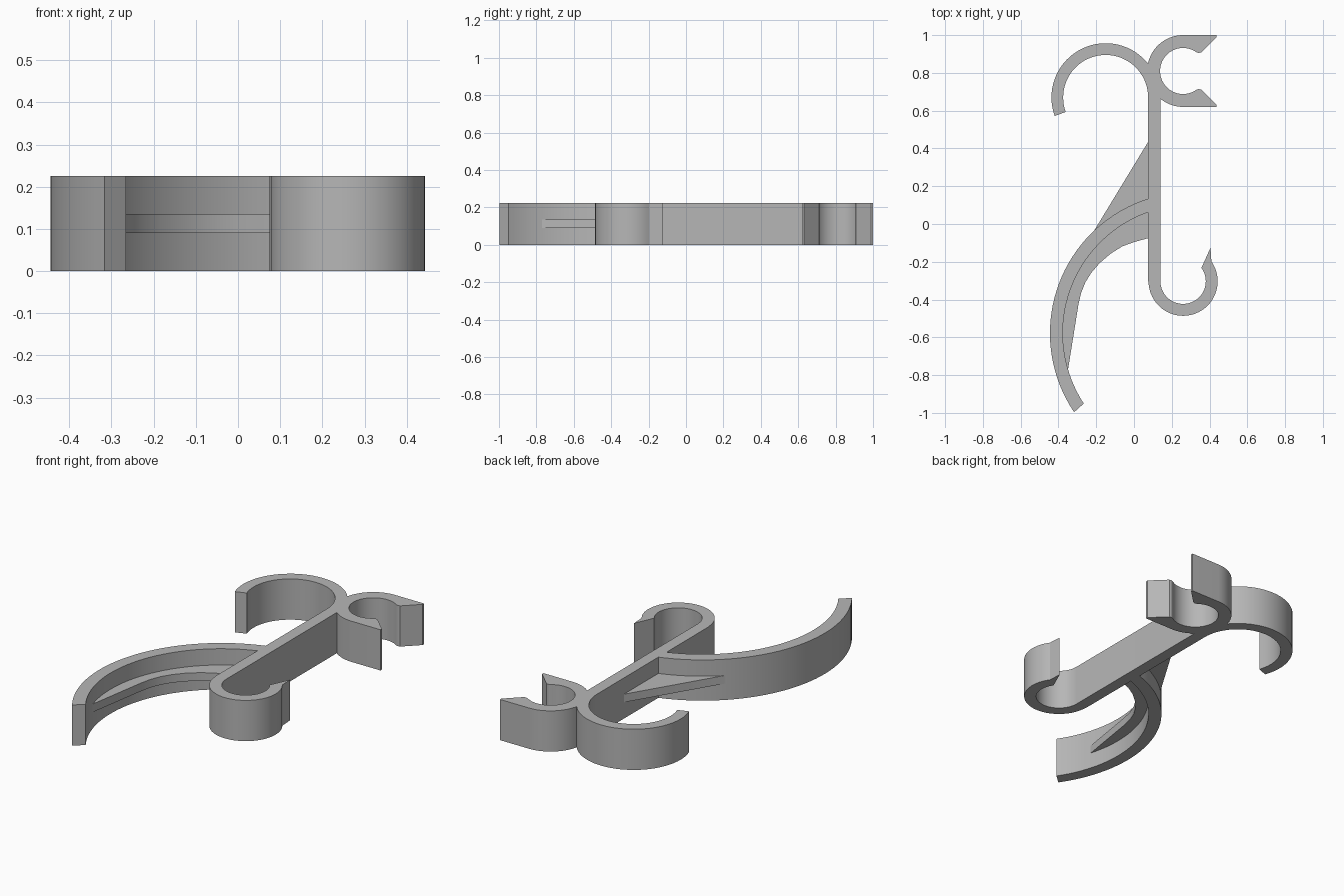
import bpy, bmesh, math

if "Cube" in bpy.data.objects:
    bpy.data.objects.remove(bpy.data.objects["Cube"])

HEIGHT = 0.225
SPINE_L, SPINE_R = 0.075, 0.14

grey = bpy.data.materials.new("grey plastic")
grey.diffuse_color = (0.47, 0.47, 0.47, 1)
grey.use_nodes = True
grey.node_tree.nodes["Principled BSDF"].inputs["Base Color"].default_value = grey.diffuse_color


def arc(centre, radius, a0, a1, step=5):
    """Points along a circular arc, angles in degrees."""
    n = max(2, round(abs(a1 - a0) / step))
    angles = [math.radians(a0 + (a1 - a0) * i / n) for i in range(n + 1)]
    return [(centre[0] + radius * math.cos(a), centre[1] + radius * math.sin(a)) for a in angles]


def extrude_profile(name, points, z0, z1):
    """Flat profile pulled up from z0 to z1."""
    bm = bmesh.new()
    face = bm.faces.new([bm.verts.new((x, y, z0)) for x, y in points])
    top = bmesh.ops.extrude_face_region(bm, geom=[face])["geom"]
    bmesh.ops.translate(bm, vec=(0, 0, z1 - z0),
                        verts=[v for v in top if isinstance(v, bmesh.types.BMVert)])
    bmesh.ops.recalc_face_normals(bm, faces=bm.faces)
    mesh = bpy.data.meshes.new(name)
    bm.to_mesh(mesh)
    bm.free()
    mesh.materials.append(grey)
    obj = bpy.data.objects.new(name, mesh)
    bpy.context.collection.objects.link(obj)
    bpy.ops.object.select_all(action='DESELECT')
    obj.select_set(True)
    bpy.context.view_layer.objects.active = obj
    bpy.ops.object.shade_smooth_by_angle(angle=math.radians(20))
    return obj


big_hook = (-0.15, 0.67)
clip = (0.26, 0.81)
small_hook = (0.26, -0.303)
arm = (0.303, -0.578)

# Body outline: big hook, open clip, spine, small hook, curved arm
outline = []
outline += arc(big_hook, 0.225, 0, 200)
outline += arc(big_hook, 0.287, 200, 37)
outline += arc(clip, 0.19, 168, 90)
clip_tip = [(0.437, 1.0), (0.437, 0.988), (0.355, 0.908), (0.342, 0.906)]
outline += clip_tip
outline += arc(clip, 0.122, 55, 305)
outline += [(x, 2 * clip[1] - y) for x, y in reversed(clip_tip)]
outline += arc(clip, 0.19, 270, 231)
outline += arc(small_hook, 0.12, 180, 396)
outline += [(0.405, -0.125)]
outline += arc(small_hook, 0.183, 395, 182)
outline += [(SPINE_L, small_hook[1])]
outline += arc(arm, 0.68, 109.6, 213.2, 3)
outline += arc(arm, 0.748, 214, 107.75, 3)
extrude_profile("hook_body", outline, 0, HEIGHT)

# Thin stiffening webs at mid height, rooted inside the arm and spine
upper_web = [(0.1, 0.435), (SPINE_L, 0.435)] + arc(arm, 0.748, 133.3, 134.5)
upper_web += arc(arm, 0.715, 134, 107, 3) + [(0.1, 0.1)]
extrude_profile("upper_web", upper_web, 0.09, 0.135)

lower_web = [(0.1, -0.068), (SPINE_L, -0.075), (0.0, -0.096), (-0.061, -0.118),
             (-0.125, -0.158), (-0.183, -0.208), (-0.225, -0.257), (-0.257, -0.308),
             (-0.28, -0.365), (-0.294, -0.425), (-0.35, -0.775)]
lower_web += arc(arm, 0.71, 197, 108, 3) + [(0.1, 0.07)]
extrude_profile("lower_web", lower_web, 0.09, 0.135)
